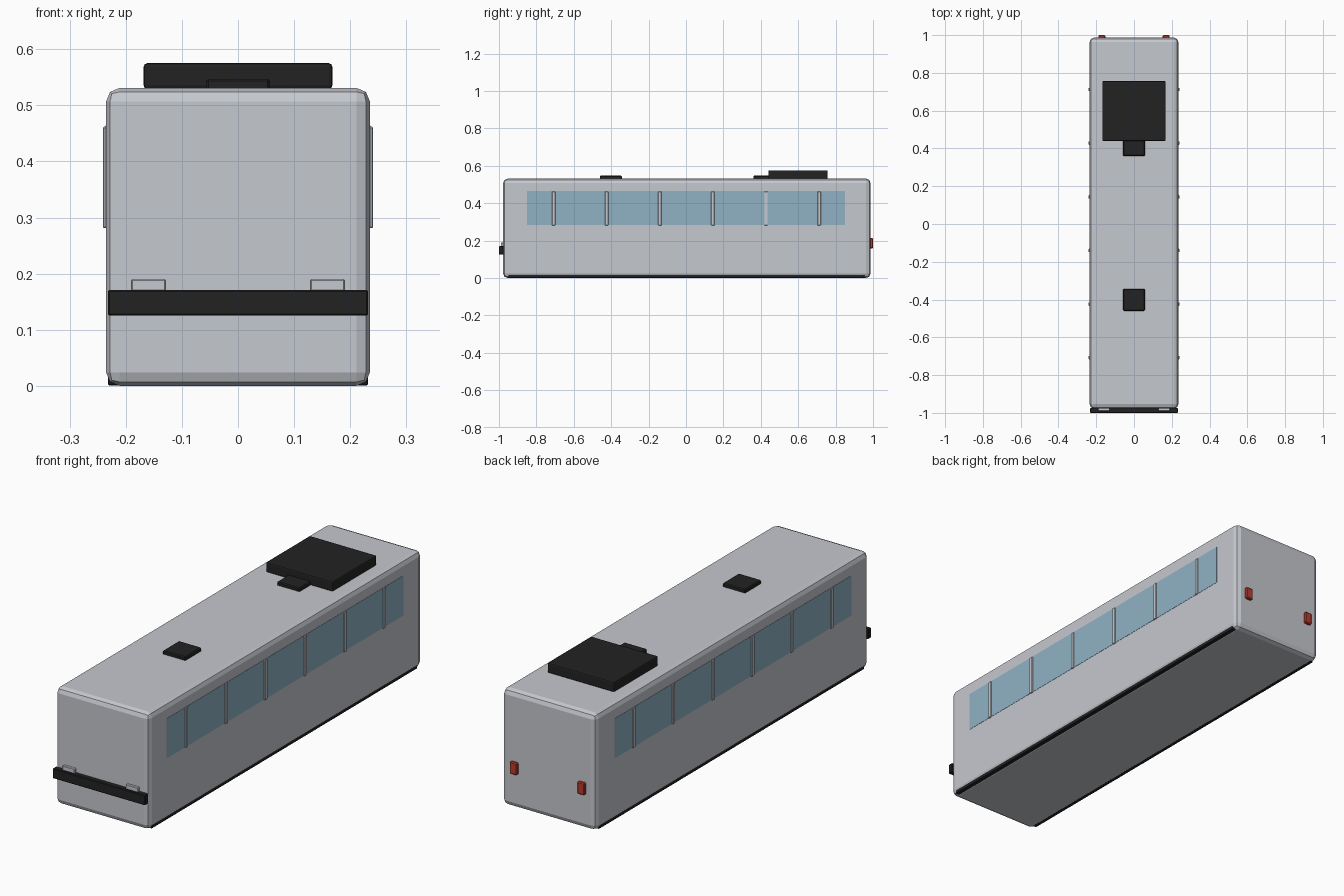
import bpy

if "Cube" in bpy.data.objects:
    bpy.data.objects.remove(bpy.data.objects["Cube"])


def material(name, rgb):
    m = bpy.data.materials.new(name)
    m.diffuse_color = (*rgb, 1.0)
    m.use_nodes = True
    m.node_tree.nodes["Principled BSDF"].inputs["Base Color"].default_value = m.diffuse_color
    return m


SILVER = material("silver_paint", (0.56, 0.58, 0.62))
BLACK = material("black_plastic", (0.016, 0.016, 0.016))
GLASS = material("blue_glass", (0.28, 0.45, 0.56))
RED = material("red_lens", (0.50, 0.045, 0.03))


def box(name, x, y, z, mat, bevel=0.0, segments=1):
    """Axis-aligned box from (min, max) ranges with an optional bevel."""
    bpy.ops.mesh.primitive_cube_add(size=1)
    o = bpy.context.object
    o.name = name
    for v in o.data.vertices:
        v.co = [r[0] if c < 0 else r[1] for c, r in zip(v.co, (x, y, z))]
    o.data.materials.append(mat)
    if bevel:
        b = o.modifiers.new("bevel", "BEVEL")
        b.width = bevel
        b.segments = segments
        b.limit_method = 'NONE'
    return o


# Main shell with two-step rounded edges
box("bus_body", (-0.235, 0.235), (-0.978, 0.987), (0.002, 0.533), SILVER, 0.024, 2)

for side, label in ((-1, "left"), (1, "right")):
    def span(a, b):
        return tuple(sorted((side * a, side * b)))

    # Window band and its pillars
    box(f"{label}_window_band", span(0.229, 0.2362), (-0.85, 0.85), (0.285, 0.466), GLASS)
    for i in range(6):
        y = -0.708 + i * 0.284
        box(f"{label}_window_pillar_{i + 1}", span(0.230, 0.2405),
            (y - 0.009, y + 0.009), (0.283, 0.464), SILVER, 0.002)

    # Lower skirt trim
    box(f"{label}_skirt", span(0.212, 0.232), (-0.95, 0.955), (0.003, 0.021), BLACK, 0.002)

    # Head and tail lamps
    box(f"{label}_headlight", span(0.129, 0.190), (-0.99, -0.97), (0.14, 0.192), SILVER, 0.002)
    box(f"{label}_tail_light", span(0.152, 0.188), (0.98, 1.0), (0.16, 0.215), RED, 0.004)

# Front bumper
box("front_bumper", (-0.232, 0.232), (-1.0, -0.975), (0.127, 0.173), BLACK, 0.003)

# Roof equipment
box("roof_air_conditioner", (-0.168, 0.168), (0.44, 0.757), (0.531, 0.577), BLACK, 0.006, 2)
box("front_roof_hatch", (-0.057, 0.057), (-0.46, -0.343), (0.528, 0.549), BLACK, 0.004)
box("rear_roof_hatch", (-0.057, 0.057), (0.36, 0.477), (0.528, 0.549), BLACK, 0.004)

# Settle the lowest point on the ground
for o in bpy.data.objects:
    o.location.z -= 0.002
